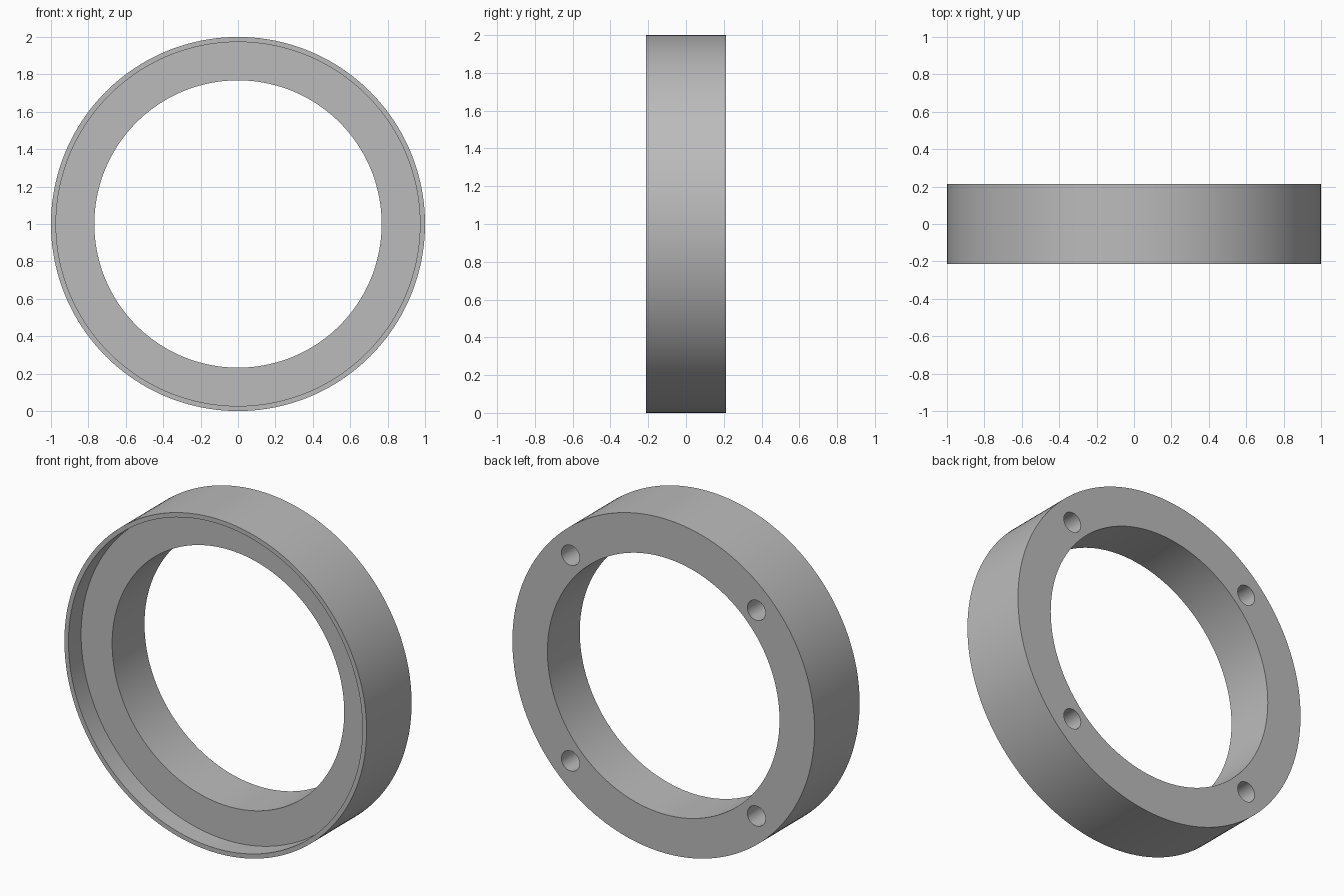
import bpy, bmesh, math
from mathutils import Matrix, Vector

if "Cube" in bpy.data.objects:
    bpy.data.objects.remove(bpy.data.objects["Cube"], do_unlink=True)

OUTER, LIP, BORE = 1.0, 0.973, 0.768
HALF = 0.213            # half thickness along y
FLOOR = -HALF + 0.12    # recess floor
SEGMENTS = 160
HOLE_RING, HOLE_RADIUS, HOLE_DEPTH = 0.87, 0.06, 0.2

grey = bpy.data.materials.new("plain grey")
grey.use_nodes = True
colour = (0.5, 0.5, 0.5, 1)
grey.diffuse_color = colour
grey.node_tree.nodes["Principled BSDF"].inputs["Base Color"].default_value = colour


def make_object(name, bm):
    bmesh.ops.recalc_face_normals(bm, faces=bm.faces)
    mesh = bpy.data.meshes.new(name)
    bm.to_mesh(mesh)
    bm.free()
    mesh.materials.append(grey)
    obj = bpy.data.objects.new(name, mesh)
    bpy.context.collection.objects.link(obj)
    return obj


# Ring body: stepped cross-section turned about the y axis
profile = [(OUTER, -HALF), (OUTER, HALF), (BORE, HALF),
           (BORE, FLOOR), (LIP, FLOOR), (LIP, -HALF)]
bm = bmesh.new()
verts = [bm.verts.new((r, y, 1)) for r, y in profile]
edges = [bm.edges.new((verts[i - 1], verts[i])) for i in range(len(verts))]
bmesh.ops.spin(bm, geom=verts + edges, cent=(0, 0, 1), axis=(0, 1, 0),
               angle=math.tau, steps=SEGMENTS, use_merge=True)
bmesh.ops.remove_doubles(bm, verts=bm.verts, dist=0.0001)
ring = make_object("ring_body", bm)

# Four blind screw holes in the back face
bm = bmesh.new()
for i in range(4):
    angle = math.radians(45 + 90 * i)
    centre = Vector((HOLE_RING * math.cos(angle), HALF, 1 + HOLE_RING * math.sin(angle)))
    bmesh.ops.create_cone(
        bm, cap_ends=True, segments=32, radius1=HOLE_RADIUS, radius2=HOLE_RADIUS,
        depth=2 * HOLE_DEPTH,
        matrix=Matrix.Translation(centre) @ Matrix.Rotation(math.pi / 2, 4, "X"))
cutter = make_object("screw_hole_cutter", bm)

cut = ring.modifiers.new("screw holes", "BOOLEAN")
cut.operation = "DIFFERENCE"
cut.solver = "EXACT"
cut.object = cutter

# Apply the cut, then smooth the curved walls and keep the rims sharp
bpy.ops.object.select_all(action="DESELECT")
ring.select_set(True)
bpy.context.view_layer.objects.active = ring
bpy.ops.object.modifier_apply(modifier=cut.name)
bpy.data.objects.remove(cutter, do_unlink=True)
bpy.ops.object.shade_smooth_by_angle(angle=math.radians(30))
